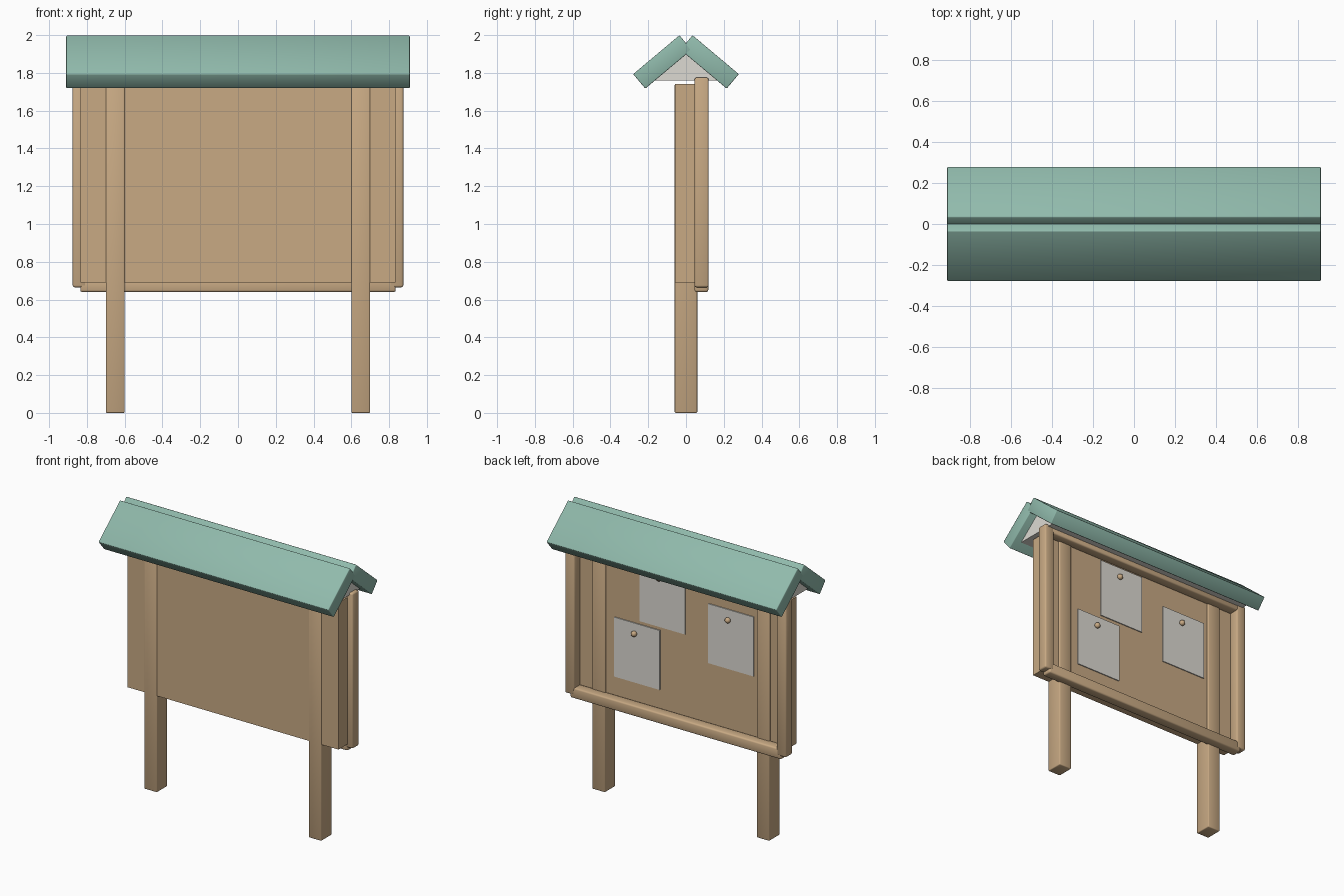
import bpy
import bmesh
from math import radians
from mathutils import Matrix

if "Cube" in bpy.data.objects:
    bpy.data.objects.remove(bpy.data.objects["Cube"])


def material(name, colour):
    mat = bpy.data.materials.new(name)
    mat.use_nodes = True
    mat.diffuse_color = (*colour, 1)
    mat.node_tree.nodes["Principled BSDF"].inputs["Base Color"].default_value = (*colour, 1)
    return mat


wood = material("tan wood", (0.58, 0.40, 0.23))
teal = material("teal roof", (0.28, 0.49, 0.41))
white = material("off white", (0.72, 0.70, 0.65))


def finish(name, bm, mat):
    bmesh.ops.recalc_face_normals(bm, faces=bm.faces)
    mesh = bpy.data.meshes.new(name)
    bm.to_mesh(mesh)
    bm.free()
    mesh.materials.append(mat)
    obj = bpy.data.objects.new(name, mesh)
    bpy.context.collection.objects.link(obj)
    return obj


def box(name, low, high, mat, bevel=0.0):
    """Box between two corners, with an optional softened edge."""
    bm = bmesh.new()
    bmesh.ops.create_cube(bm, size=1)
    for v in bm.verts:
        v.co = [a + (b - a) * (c + 0.5) for a, b, c in zip(low, high, v.co)]
    if bevel:
        bmesh.ops.bevel(bm, geom=bm.edges[:], offset=bevel, segments=2,
                        profile=0.5, affect='EDGES')
        for f in bm.faces:
            f.smooth = True
    return finish(name, bm, mat)


# Board
box("board", (-0.835, -0.057, 0.69), (0.835, 0.045, 1.74), wood)

# Posts and side trims
for side, s in (("left", 1), ("right", -1)):
    x = 0.65 * s
    box(side + "_post", (x - 0.05, -0.06, 0), (x + 0.05, 0.06, 1.74), wood, 0.006)
    x = 0.838 * s
    box(side + "_trim", (x - 0.037, 0.045, 0.665), (x + 0.037, 0.12, 1.775), wood, 0.01)

# Horizontal rails
for name, z in (("bottom_rail", 0.64), ("top_rail", 1.725)):
    box(name, (-0.835, 0.045, z), (0.835, 0.118, z + 0.075), wood, 0.01)

# Two crossing roof slabs
for name, s in (("front_roof", -1), ("back_roof", 1)):
    slab = box(name, (-0.91, -0.16, -0.05), (0.91, 0.16, 0.05), teal, 0.005)
    slab.data.transform(Matrix.Translation((0, 0.125 * s, 1.858))
                        @ Matrix.Rotation(radians(-40 * s), 4, 'X'))

# Gable wedge under the roof
bm = bmesh.new()
ring = [bm.verts.new((-0.85, y, z)) for y, z in ((-0.175, 1.76), (0.175, 1.76), (0, 1.91))]
face = bm.faces.new(ring)
ends = bmesh.ops.extrude_face_region(bm, geom=[face])["geom"]
bmesh.ops.translate(bm, vec=(1.7, 0, 0),
                    verts=[g for g in ends if isinstance(g, bmesh.types.BMVert)])
finish("gable_wedge", bm, white)

# Pinned notices: centre x and top z
for i, (x, top) in enumerate(((0.352, 1.27), (0.153, 1.72), (-0.39, 1.565)), 1):
    box(f"notice_{i}", (x - 0.18, 0.044, top - 0.425), (x + 0.18, 0.052, top), white)
    bm = bmesh.new()
    bmesh.ops.create_uvsphere(bm, u_segments=16, v_segments=10, radius=0.02)
    bmesh.ops.translate(bm, verts=bm.verts, vec=(x + 0.018, 0.06, top - 0.073))
    for f in bm.faces:
        f.smooth = True
    finish(f"pin_{i}", bm, wood)
